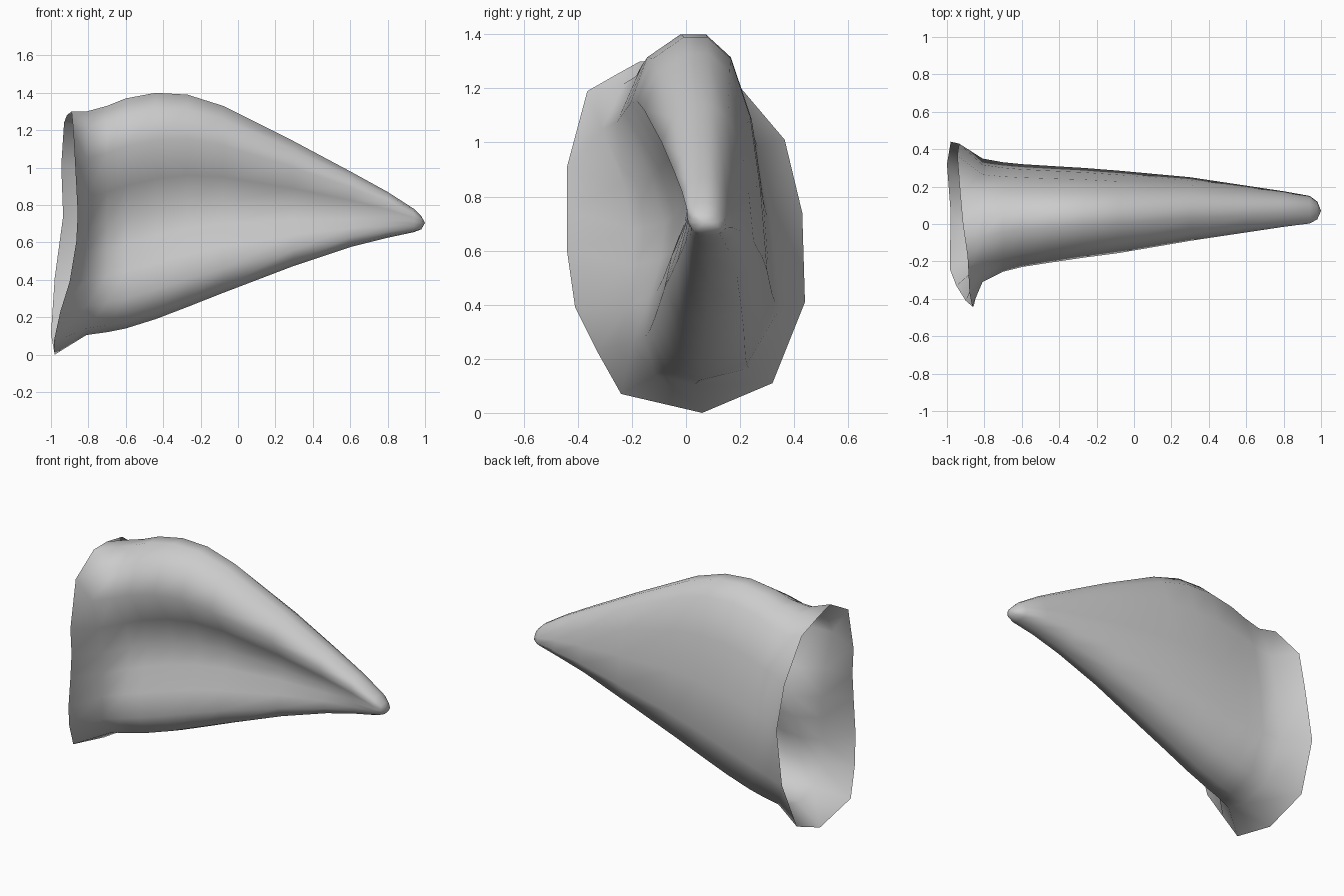
import bpy, bmesh

# Open flared rim at the base (x, y, z), from the bottom round the front
rim = [(-.98, .06, 0), (-.985, -.24, .07), (-.95, -.33, .23), (-.9, -.41, .39),
       (-.865, -.44, .6), (-.857, -.44, .75), (-.865, -.44, .91), (-.88, -.365, 1.19),
       (-.885, -.26, 1.25), (-.89, -.17, 1.3), (-.915, 0, 1.28), (-.93, .17, 1.24),
       (-.945, .365, 1.01), (-.935, .43, .74), (-.98, .44, .41), (-1, .32, .11)]

# Cross-section: (height fraction, front-to-back fraction, hollow depth fraction)
section = [(0, .52, 0), (.03, .3, 0), (.13, .17, 0), (.25, .1, .35), (.37, .03, .82),
           (.48, 0, 1), (.62, 0, .72), (.79, 0, 0), (.93, .12, 0), (1, .36, 0),
           (1, .54, 0), (.93, .72, 0), (.74, .87, 0), (.5, .95, 0), (.24, 1, 0), (.05, .82, 0)]

# Stations along the ear: x, bottom z, top z, front y, hollow y, back y
stations = [(-.81, .105, 1.3, -.31, -.2, .35), (-.7, .12, 1.33, -.255, -.08, .33),
            (-.6, .14, 1.37, -.23, -.045, .32), (-.44, .19, 1.4, -.205, -.015, .31),
            (-.27, .255, 1.39, -.18, 0, .30), (-.08, .33, 1.33, -.155, .01, .285),
            (.3, .475, 1.14, -.09, .015, .25), (.6, .575, .98, -.045, .008, .205),
            (.8, .625, .87, -.015, .005, .175), (.94, .655, .78, .003, .006, .15),
            (.98, .67, .74, .025, .026, .12)]

bm = bmesh.new()
rings = [[bm.verts.new(p) for p in rim]]
for x, bot, top, front, hollow, back in stations:
    rings.append([bm.verts.new((x, front + (back - front) * t + (hollow - front) * d,
                                bot + (top - bot) * h)) for h, t, d in section])

# Skin between the rings, then close the tip
n = len(section)
for a, b in zip(rings, rings[1:]):
    for i in range(n):
        j = (i + 1) % n
        bm.faces.new((a[i], a[j], b[j], b[i]))
tip = bm.verts.new((1, .07, .705))
for i in range(n):
    bm.faces.new((rings[-1][i], rings[-1][(i + 1) % n], tip))
bmesh.ops.recalc_face_normals(bm, faces=bm.faces)
for f in bm.faces:
    f.smooth = True

mesh = bpy.data.meshes.new("ear")
bm.to_mesh(mesh)
bm.free()
ear = bpy.data.objects.new("ear", mesh)
bpy.context.collection.objects.link(ear)
